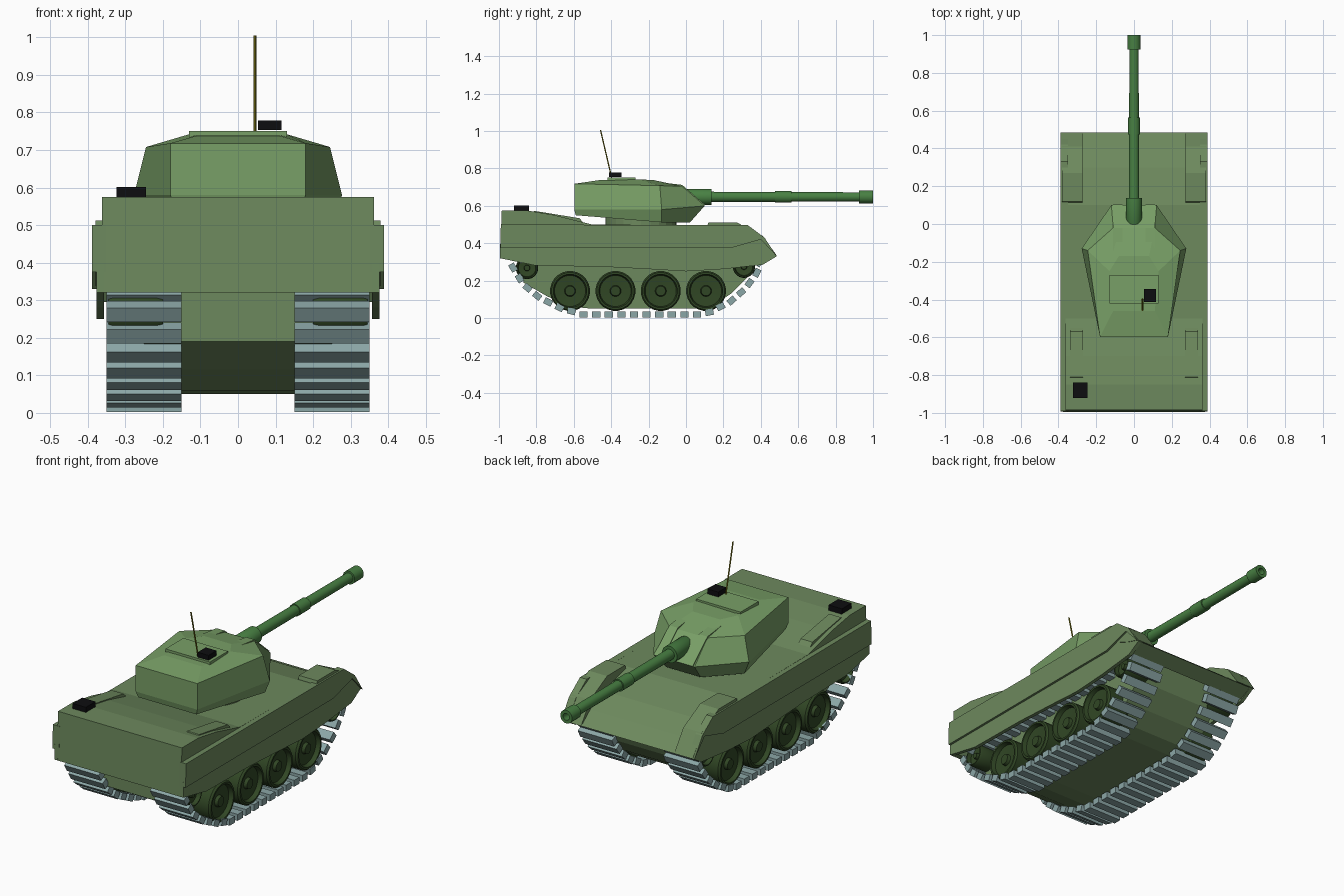
import bpy, bmesh, math
from mathutils import Vector

if "Cube" in bpy.data.objects:
    bpy.data.objects.remove(bpy.data.objects["Cube"])


def material(name, rgb):
    m = bpy.data.materials.new(name)
    m.diffuse_color = (*rgb, 1)
    m.use_nodes = True
    m.node_tree.nodes["Principled BSDF"].inputs["Base Color"].default_value = m.diffuse_color
    return m


HULL = material("hull_green", (0.152, 0.250, 0.110))
TURRET = material("turret_green", (0.190, 0.350, 0.135))
GUN = material("gun_green", (0.064, 0.214, 0.055))
WHEEL = material("wheel_green", (0.030, 0.062, 0.018))
TRACK = material("track_steel", (0.260, 0.385, 0.385))
BRASS = material("antenna_yellow", (0.230, 0.210, 0.010))
BLACK = material("black", (0.004, 0.004, 0.005))


def finish(name, bm, mat, smooth=False):
    bmesh.ops.recalc_face_normals(bm, faces=bm.faces[:])
    me = bpy.data.meshes.new(name)
    bm.to_mesh(me)
    bm.free()
    me.materials.append(mat)
    ob = bpy.data.objects.new(name, me)
    bpy.context.collection.objects.link(ob)
    if smooth:
        bpy.ops.object.select_all(action='DESELECT')
        ob.select_set(True)
        bpy.context.view_layer.objects.active = ob
        bpy.ops.object.shade_smooth_by_angle(angle=math.radians(35))
    return ob


def skin(bm, rings):
    """Join equal-length closed rings of points and cap both ends."""
    vs = [[bm.verts.new(p) for p in r] for r in rings]
    n = len(vs[0])
    for a, b in zip(vs, vs[1:]):
        for i in range(n):
            bm.faces.new((a[i], a[(i + 1) % n], b[(i + 1) % n], b[i]))
    bm.faces.new(vs[0])
    bm.faces.new(vs[-1])


def prism(name, yz, x0, x1, mat, inset_x1=None):
    """Side profile extruded across x."""
    bm = bmesh.new()
    skin(bm, [[(x, y, z) for y, z in yz] for x in (x0, x1)])
    return finish(name, bm, mat)


def lathe(name, prof, centre, axis, mat, n=24):
    """prof: (distance along axis, radius) turned around x or y."""
    bm = bmesh.new()
    rings = []
    for d, r in prof:
        ring = []
        for i in range(n):
            a = 2 * math.pi * (i + 0.5) / n
            c, s = r * math.cos(a), r * math.sin(a)
            off = (d, c, s) if axis == 'x' else (c, d, s)
            ring.append(Vector(centre) + Vector(off))
        rings.append(ring)
    skin(bm, rings)
    return finish(name, bm, mat, True)


def box(name, lo, hi, mat):
    return prism(name, [(lo[1], lo[2]), (hi[1], lo[2]), (hi[1], hi[2]), (lo[1], hi[2])],
                 lo[0], hi[0], mat)


# Upper hull with raised engine deck and sloped nose
prism("upper_hull", [(-0.985, 0.575), (-0.85, 0.575), (-0.7, 0.55), (-0.5, 0.5), (0.1, 0.497),
                     (0.3, 0.445), (0.41, 0.39), (0.485, 0.33), (0.41, 0.295), (0.38, 0.345),
                     (-0.95, 0.345), (-0.965, 0.32), (-0.995, 0.32)], -0.362, 0.362, HULL)

# Lower hull between the tracks
prism("lower_hull", [(-0.87, 0.36), (-0.87, 0.19), (-0.74, 0.115), (-0.6, 0.06), (-0.5, 0.05),
                     (0.07, 0.05), (0.15, 0.07), (0.24, 0.13), (0.33, 0.22), (0.39, 0.36)],
      -0.25, 0.25, HULL)

for s, side in ((1, "right"), (-1, "left")):
    # Side band, thin skirt, front fender and engine deck panel
    prism("side_band_" + side, [(-0.99, 0.5), (0.33, 0.497), (0.42, 0.43), (0.485, 0.33),
                                (0.40, 0.42), (0.24, 0.375), (-0.993, 0.375)],
          s * 0.35, s * 0.389, HULL)
    prism("skirt_" + side, [(-0.993, 0.4), (0.24, 0.4), (0.40, 0.43), (0.485, 0.33),
                            (0.41, 0.285), (0.2, 0.262), (0, 0.25), (-0.2, 0.262),
                            (-0.45, 0.275), (-0.8, 0.28), (-0.995, 0.32)],
          s * 0.357, s * 0.377, HULL)
    prism("front_fender_" + side, [(0.11, 0.48), (0.12, 0.512), (0.27, 0.512), (0.41, 0.44),
                                   (0.485, 0.335), (0.4, 0.36)], s * 0.272, s * 0.38, HULL)
    prism("deck_panel_" + side, [(-0.82, 0.56), (-0.81, 0.573), (-0.57, 0.534),
                                 (-0.54, 0.50)], s * 0.27, s * 0.34, HULL)

    # Road wheels and idlers with rim, dished face and hub
    wheels = [(y, 0.145, 0.107) for y in (-0.62, -0.377, -0.135, 0.107)]
    wheels += [(-0.85, 0.268, 0.06), (0.31, 0.275, 0.06)]
    for i, (y, z, r) in enumerate(wheels):
        prof = [(0.2, r * 0.9), (0.215, r), (0.335, r), (0.345, r * 0.93), (0.345, r * 0.84),
                (0.322, r * 0.78), (0.318, r * 0.28), (0.335, r * 0.24), (0.335, r * 0.05)]
        lathe(f"wheel_{side}_{i + 1}", [(s * d, q) for d, q in prof], (0, y, z), 'x', WHEEL)

    # Track links spaced evenly around a closed path
    path = [Vector(p) for p in ((-0.925, 0.27), (-0.87, 0.18), (-0.785, 0.11), (-0.67, 0.053),
                                (-0.55, 0.019), (0.06, 0.019), (0.13, 0.032), (0.24, 0.09),
                                (0.315, 0.155), (0.375, 0.235), (0.40, 0.285), (0.35, 0.328),
                                (-0.87, 0.328))]
    segs = list(zip(path, path[1:] + path[:1]))
    total = sum((b - a).length for a, b in segs)
    count = round(total / 0.068)
    bm = bmesh.new()
    for k in range(count):
        t = total * k / count
        for a, b in segs:
            if t <= (b - a).length:
                break
            t -= (b - a).length
        d = (b - a).normalized()
        nrm = Vector((-d.y, d.x))
        c = a + d * t
        quad = [c + d * u * 0.022 + nrm * v * 0.017
                for u, v in ((-1, -1), (1, -1), (1, 1), (-1, 1))]
        skin(bm, [[(s * x, max(q.x, -0.96), max(q.y, 0)) for q in quad] for x in (0.15, 0.35)])
    finish("track_" + side, bm, TRACK)

# Turret: faceted shell stacked from half outlines mirrored in x
levels = [
    [(0.17, -0.59, 0.55), (0.25, -0.13, 0.512), (0.10, 0.02, 0.51)],
    [(0.18, -0.597, 0.58), (0.277, -0.13, 0.58), (0.12, 0.10, 0.60)],
    [(0.18, -0.597, 0.718), (0.245, -0.14, 0.708), (0.11, -0.02, 0.705)],
    [(0.11, -0.46, 0.738), (0.13, -0.25, 0.742), (0.08, -0.17, 0.737)],
]
bm = bmesh.new()
skin(bm, [lv + [(-x, y, z) for x, y, z in reversed(lv)] for lv in levels])
finish("turret", bm, TURRET)
lathe("turret_ring", [(-0.19, 0.1), (-0.19, 0.1001)], (0, 0, 0.5), 'y', TURRET, 8).hide_render = True
bpy.data.objects.remove(bpy.data.objects["turret_ring"])
bm = bmesh.new()
skin(bm, [[(0.19 * math.cos(i * math.pi / 12), -0.24 + 0.19 * math.sin(i * math.pi / 12), z)
           for i in range(24)] for z in (0.49, 0.54)])
finish("turret_ring", bm, HULL)

# Roof hatch and mantlet cheeks
box("roof_hatch", (-0.13, -0.42, 0.725), (0.13, -0.27, 0.751), TURRET)
for s, side in ((1, "right"), (-1, "left")):
    prism("mantlet_cheek_" + side, [(-0.17, 0.73), (-0.02, 0.712), (0.103, 0.605), (0.0, 0.56)],
          s * 0.062, s * 0.112, TURRET)

# Gun with collar, sleeve and muzzle
lathe("gun", [(-0.02, 0.03), (0.0, 0.044), (0.137, 0.044), (0.137, 0.028), (0.475, 0.027),
              (0.475, 0.032), (0.565, 0.032), (0.565, 0.026), (0.925, 0.025), (0.925, 0.035),
              (1.0, 0.035), (1.0, 0.018), (0.95, 0.018)], (0, 0, 0.648), 'y', GUN, 16)

# Small black boxes and leaning antenna
box("turret_sight", (0.053, -0.412, 0.753), (0.116, -0.345, 0.779), BLACK)
box("deck_box", (-0.323, -0.92, 0.573), (-0.245, -0.84, 0.602), BLACK)
bm = bmesh.new()
skin(bm, [[(0.045 + 0.004 * math.cos(i * math.pi / 3), y + 0.004 * math.sin(i * math.pi / 3), z)
           for i in range(6)] for y, z in ((-0.395, 0.74), (-0.457, 1.005))])
finish("antenna", bm, BRASS)
